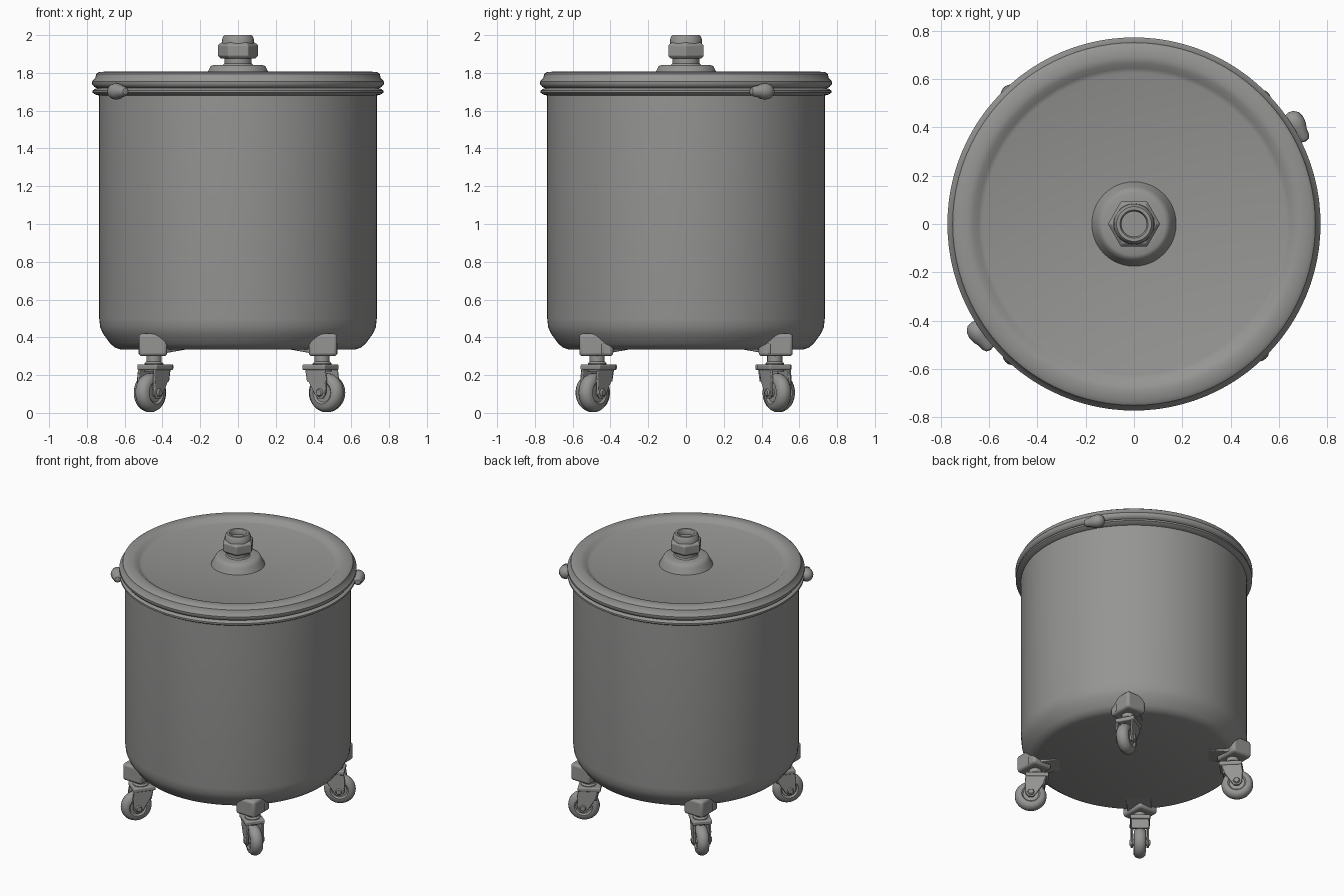
import bpy, bmesh, math
from mathutils import Matrix, Vector

if "Cube" in bpy.data.objects:
    bpy.data.objects.remove(bpy.data.objects["Cube"], do_unlink=True)

steel = bpy.data.materials.new("grey_steel")
steel.use_nodes = True
GREY = (0.3, 0.3, 0.295, 1)
steel.diffuse_color = GREY
steel.node_tree.nodes["Principled BSDF"].inputs["Base Color"].default_value = GREY
parts = []


def finish(name, bm, matrix=Matrix(), bevel=0):
    """Turn a bmesh into a named, placed object."""
    bmesh.ops.remove_doubles(bm, verts=bm.verts, dist=1e-5)
    bmesh.ops.recalc_face_normals(bm, faces=bm.faces)
    mesh = bpy.data.meshes.new(name)
    bm.to_mesh(mesh)
    bm.free()
    mesh.materials.append(steel)
    ob = bpy.data.objects.new(name, mesh)
    bpy.context.collection.objects.link(ob)
    ob.matrix_world = matrix
    if bevel:
        mod = ob.modifiers.new("soft_edges", "BEVEL")
        mod.width, mod.segments = bevel, 3
    parts.append(ob)
    return ob


def lathe(name, profile, sides=96, matrix=Matrix(), bevel=0):
    """Spin (radius, height) points around z."""
    bm = bmesh.new()
    verts = [bm.verts.new((r, 0, z)) for r, z in profile]
    edges = [bm.edges.new(pair) for pair in zip(verts, verts[1:])]
    bmesh.ops.spin(bm, geom=verts + edges, cent=(0, 0, 0), axis=(0, 0, 1),
                   angle=math.tau, steps=sides, use_merge=True)
    return finish(name, bm, matrix, bevel)


def box(name, size, centre, matrix=Matrix(), bevel=0.01):
    bm = bmesh.new()
    bmesh.ops.create_cube(bm, size=1)
    bmesh.ops.scale(bm, vec=size, verts=bm.verts)
    return finish(name, bm, matrix @ Matrix.Translation(centre), bevel)


def plate(name, outline, y, thickness, matrix, bevel=0.006):
    """Extrude an (x, z) outline along y."""
    bm = bmesh.new()
    face = bm.faces.new([bm.verts.new((x, y - thickness / 2, z)) for x, z in outline])
    new = bmesh.ops.extrude_face_region(bm, geom=[face])["geom"]
    bmesh.ops.translate(bm, vec=(0, thickness, 0),
                        verts=[v for v in new if isinstance(v, bmesh.types.BMVert)])
    return finish(name, bm, matrix, bevel)


# Drum with a rounded lower shoulder and a rolled rim bead
lathe("drum", [(0, .335), (.62, .335), (.65, .345), (.675, .365), (.715, .42),
               (.73, .455), (.735, .5), (.735, 1.68), (.755, 1.685), (.77, 1.695),
               (.77, 1.707), (.75, 1.718), (.735, 1.722), (0, 1.722)])

# Lid with a thick rounded edge and a recessed centre panel
lathe("lid", [(0, 1.715), (.735, 1.715), (.76, 1.725), (.772, 1.74), (.772, 1.755),
              (.755, 1.775), (.75, 1.795), (.735, 1.805), (.69, 1.807), (.665, 1.803),
              (.645, 1.785), (.625, 1.778), (0, 1.778)])

# Centre fitting: flange, neck, hex nut and hollow collar
lathe("fitting_flange", [(0, 1.77), (.178, 1.77), (.172, 1.785), (.155, 1.815),
                         (.145, 1.835), (.13, 1.842), (.08, 1.842), (.072, 1.85),
                         (.072, 1.89), (0, 1.89)], 48)
lathe("hex_nut", [(0, 1.875), (.092, 1.875), (.108, 1.89), (.108, 1.945),
                  (.092, 1.96), (0, 1.96)], 6, bevel=.004)
lathe("fitting_collar", [(0, 1.95), (.085, 1.95), (.083, 1.985), (.072, 2),
                         (.058, 2), (.052, 1.99), (.052, 1.965), (0, 1.965)], 48)

# Two clamp knobs on the rim, narrow end along the rim
for side, angle, turn in (("left", 31.5, -1), ("right", 215.5, 1)):
    a = math.radians(angle)
    radial = Vector((math.cos(a), math.sin(a), 0))
    along = Vector((-math.sin(a), math.cos(a), 0)) * turn
    frame = Matrix.Translation(radial * .785 + Vector((0, 0, 1.702))) \
        @ along.to_track_quat('Z', 'Y').to_matrix().to_4x4()
    lathe(side + "_clamp_knob", [(0, -.06), (.022, -.055), (.038, -.038), (.044, -.012),
                                 (.04, .015), (.031, .035), (.027, .06), (.018, .075),
                                 (0, .08)], 24, frame)

# Four casters: mounting block, gusset, swivel stem, fork and wheel
ARM = [(-.075, .25), (.06, .25), (.07, .18), (.065, .1), (.045, .075),
       (.015, .075), (-.005, .1), (-.05, .17)]
GUSSET = [(-.2, .34), (.04, .31), (.04, .37), (-.2, .37)]
TYRE = [(0, -.03), (.05, -.03), (.06, -.04), (.082, -.038), (.096, -.025), (.103, -.008),
        (.103, .008), (.096, .025), (.082, .038), (.06, .04), (.05, .03), (0, .03)]
for name, sx, sy, yaw in (("front_left", 1, -1, -38), ("front_right", -1, -1, 232),
                          ("back_left", 1, 1, 28), ("back_right", -1, 1, 135)):
    box(name + "_mount_block", (.15, .18, .12), (sx * .45, sy * .475, .36), bevel=.018)
    base = Matrix.Translation((sx * .445, sy * .47, 0))
    radial = base @ Matrix.Rotation(math.atan2(sy, sx), 4, 'Z')
    plate(name + "_gusset", GUSSET, 0, .16, radial)
    fork = base @ Matrix.Rotation(math.radians(yaw), 4, 'Z')
    lathe(name + "_swivel_stem", [(0, .22), (.05, .22), (.05, .262), (.04, .272),
                                  (.04, .31), (0, .31)], 24, fork)
    box(name + "_fork_crown", (.15, .13, .03), (-.01, 0, .242), fork, .008)
    plate(name + "_fork_back", [(-.075, .25), (-.055, .25), (-.045, .165), (-.06, .165)],
          0, .11, fork, .003)
    for s in (-1, 1):
        plate(name + "_fork_arm", ARM, s * .052, .014, fork, .004)
    hub = fork @ Matrix.Translation((.03, 0, .107)) @ Matrix.Rotation(math.pi / 2, 4, 'X')
    lathe(name + "_wheel", TYRE, 40, hub)
    lathe(name + "_axle", [(0, -.068), (.016, -.068), (.022, -.06), (.022, .06),
                           (.016, .068), (0, .068)], 16, hub)

# Smooth rounded surfaces while keeping hard edges
bpy.ops.object.select_all(action='DESELECT')
for ob in parts:
    ob.select_set(True)
bpy.context.view_layer.objects.active = parts[0]
bpy.ops.object.shade_smooth_by_angle(angle=math.radians(40))
